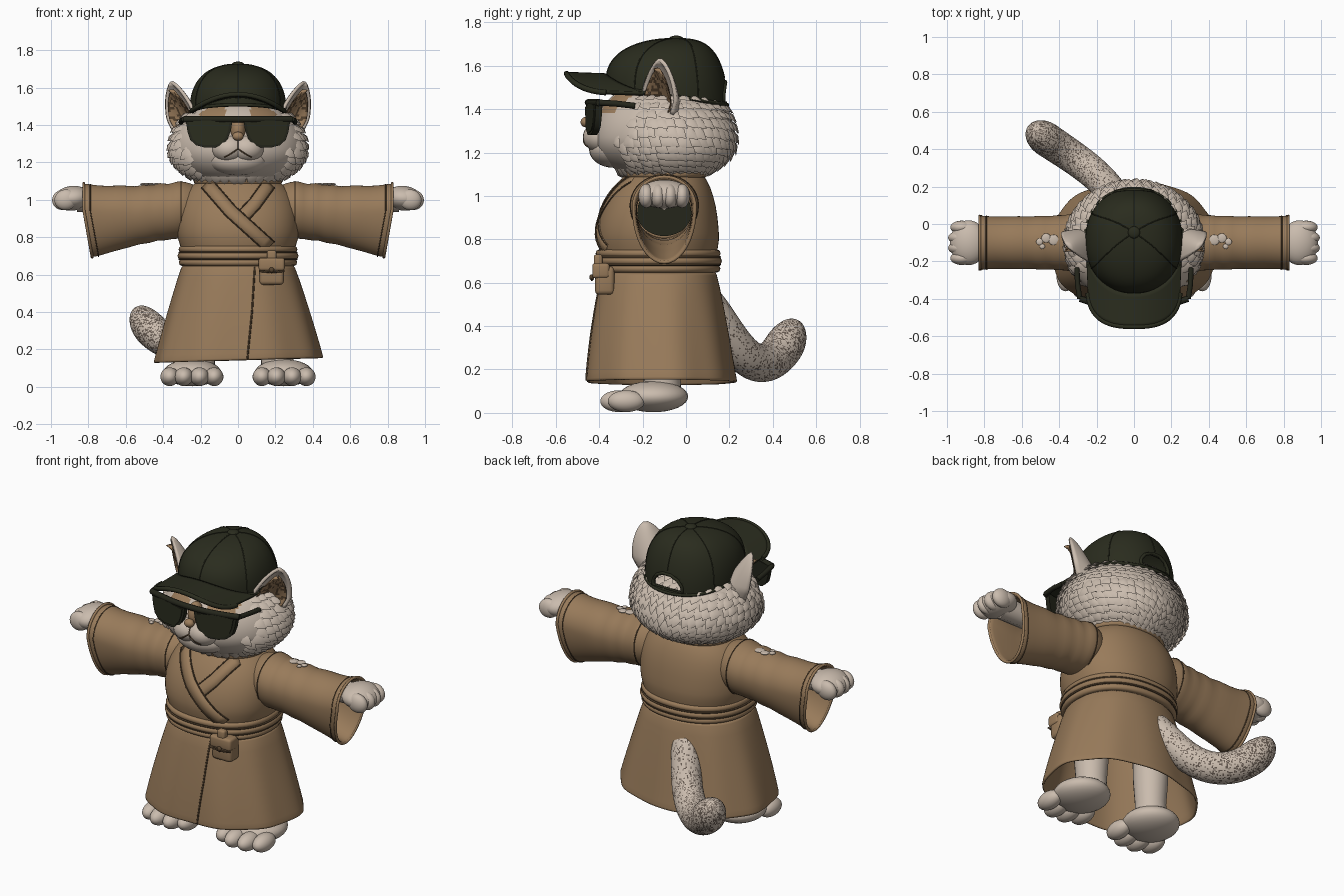
import bpy, bmesh, random
from math import sin, cos, pi, radians, copysign
from mathutils import Vector, Matrix
from mathutils.bvhtree import BVHTree

random.seed(4)
if "Cube" in bpy.data.objects:
    bpy.data.objects.remove(bpy.data.objects["Cube"])

def material(name, r, g, b):
    m = bpy.data.materials.new(name)
    m.use_nodes = True
    m.diffuse_color = (r, g, b, 1)
    m.node_tree.nodes["Principled BSDF"].inputs["Base Color"].default_value = (r, g, b, 1)
    return m

CREAM = material("cream fur", .59, .50, .42)
TAN = material("tan cloth", .315, .197, .103)
OLIVE = material("dark olive cloth", .023, .025, .013)
BLACK = material("glasses black", .018, .019, .011)
BROWN = material("brown fur", .34, .21, .11)
SEAM = material("dark brown seam", .09, .055, .028)
SPECK = material("speckle grey brown", .13, .10, .08)

def finish(name, bm, mats, mirror=False, solid=0, subsurf=0, angle=50, rule=None):
    bmesh.ops.recalc_face_normals(bm, faces=bm.faces)
    for f in bm.faces:
        f.smooth = True
        if rule:
            f.material_index = rule(f.calc_center_median())
    me = bpy.data.meshes.new(name)
    bm.to_mesh(me)
    bm.free()
    for m in mats:
        me.materials.append(m)
    me.set_sharp_from_angle(angle=radians(angle))
    ob = bpy.data.objects.new(name, me)
    bpy.context.collection.objects.link(ob)
    if solid:
        s = ob.modifiers.new("thickness", "SOLIDIFY")
        s.thickness, s.offset = solid, -1
    if subsurf:
        ob.modifiers.new("smooth", "SUBSURF").levels = subsurf
        ob.modifiers["smooth"].render_levels = subsurf
    if mirror:
        ob.modifiers.new("mirror", "MIRROR")
    return ob

def grid(rows, closed=True, caps=False):
    """Skin a list of point rows."""
    bm = bmesh.new()
    vs = [[bm.verts.new(p) for p in row] for row in rows]
    n = len(rows[0])
    for a, b in zip(vs, vs[1:]):
        for j in range(n if closed else n - 1):
            k = (j + 1) % n
            bm.faces.new((a[j], a[k], b[k], b[j]))
    if caps:
        bm.faces.new(vs[0])
        bm.faces.new(vs[-1])
    return bm

def ball(name, loc, size, mat, mirror=False, turn=0):
    bm = bmesh.new()
    mx = Matrix.Translation(loc) @ Matrix.Rotation(turn, 4, "Y") @ Matrix.Diagonal((*size, 1))
    bmesh.ops.create_uvsphere(bm, u_segments=28, v_segments=16, radius=1, matrix=mx)
    return finish(name, bm, [mat], mirror)

def box(name, loc, size, mat, bevel=.012):
    bm = bmesh.new()
    bmesh.ops.create_cube(bm, size=1, matrix=Matrix.Translation(loc) @ Matrix.Diagonal((*size, 1)))
    bmesh.ops.bevel(bm, geom=bm.edges[:], offset=bevel, segments=3, affect="EDGES", profile=.5)
    return finish(name, bm, [mat])

def tube(name, pts, r, mat, mirror=False, cyclic=False):
    cu = bpy.data.curves.new(name, "CURVE")
    cu.dimensions, cu.bevel_depth, cu.bevel_resolution = "3D", r, 2
    cu.use_fill_caps = True
    sp = cu.splines.new("POLY")
    sp.points.add(len(pts) - 1)
    for p, q in zip(sp.points, pts):
        p.co = (*q, 1)
    sp.use_cyclic_u = cyclic
    cu.materials.append(mat)
    ob = bpy.data.objects.new(name, cu)
    bpy.context.collection.objects.link(ob)
    if mirror:
        ob.modifiers.new("mirror", "MIRROR")

def power(v, e):
    return copysign(abs(v) ** e, v)

def along(pts, n):
    """Evenly sample a path."""
    pts = [Vector(p) for p in pts]
    ts = [i / n * (len(pts) - 1) for i in range(n + 1)]
    ks = [min(int(t), len(pts) - 2) for t in ts]
    return [pts[k].lerp(pts[k + 1], t - k) for t, k in zip(ts, ks)]

# Robe body and skirt: rings of (height, half width, front, back)
def robe_ring(z, w, y0, y1, fold=0, n=64):
    pts = []
    for j in range(n):
        a = 2 * pi * j / n
        f = 1 + fold * (sin(9 * a) + .6 * sin(5 * a + 1))
        x = w * f * power(cos(a), .9)
        pts.append((x, (y0 + y1) / 2 + (y1 - y0) / 2 * f * power(sin(a), .9), z + 2 * fold * x))
    return pts

skirt_rows = [(.142, .452, -.465, .232, .014), (.16, .447, -.463, .227, .014), (.3, .41, -.45, .205, .012),
              (.5, .35, -.42, .17, .008), (.66, .30, -.39, .14, 0)]
skirt = finish("robe_skirt", grid([robe_ring(*r) for r in skirt_rows]), [TAN], solid=.015, subsurf=1)
top_rows = [(.64, .295, -.385, .135), (.74, .30, -.395, .14), (.79, .325, -.412, .155), (.86, .33, -.41, .15),
            (.95, .325, -.385, .14), (1.04, .29, -.335, .115), (1.1, .22, -.28, .08), (1.13, .15, -.24, .05)]
top = finish("robe_top", grid([robe_ring(*r) for r in top_rows], caps=True), [TAN], subsurf=1)
tube("robe_collar", robe_ring(1.1, .22, -.28, .08), .018, TAN, cyclic=True)
for i, (z, g) in enumerate([(.665, .005), (.7, .012), (.735, .006)]):
    tube(f"belt_band_{i}", robe_ring(z, .293 + g, -.392 - g, .135 + g), .019, TAN, cyclic=True)
for i, z in enumerate((.683, .718)):
    tube(f"belt_crease_{i}", robe_ring(z, .314, -.412, .156), .005, SEAM, cyclic=True)

def front_hits(obs, pts, lift):
    """Drop (x, z) points onto the front of some objects."""
    dg = bpy.context.evaluated_depsgraph_get()
    trees = [BVHTree.FromObject(o, dg) for o in obs]
    out = []
    for x, z in pts:
        ys = [h[0].y for t in trees if (h := t.ray_cast(Vector((x, -2, z)), Vector((0, 1, 0))))[0]]
        out.append(Vector((x, min(ys, default=-.25) - lift, z)))
    return out

# Crossed lapels and skirt overlap
for name, path, lift in (("under_lapel", [(.17, 1.09), (.09, .98), (0, .885)], .004),
                         ("over_lapel", [(-.17, 1.09), (-.04, .94), (.17, .75)], .009)):
    side = Vector((.05, .05 * copysign(1, path[1][0]) * -1))
    spine = along(path, 16)
    rows = [front_hits([top], [p - side * k for p in spine], lift) for k in (-.5, 0, .5)]
    finish(name, grid(rows, closed=False), [TAN], solid=.012)
    for i in (0, 2):
        tube(f"{name}_edge_{i}", rows[i], .0035, SEAM)
tube("skirt_overlap", front_hits([skirt], along([(.09, .64), (.075, .4), (.05, .15)], 14), .001), .005, SEAM)

# Belt pouch
box("pouch", (.18, -.375, .61), (.13, .09, .13), TAN, .02)
box("pouch_flap", (.18, -.392, .655), (.14, .08, .07), TAN, .015)
box("pouch_loop", (.18, -.405, .70), (.05, .04, .06), TAN)
ball("pouch_button", (.18, -.435, .625), (.014, .01, .014), SEAM)
tube("pouch_crease", [(.112, -.428, .619), (.18, -.434, .612), (.248, -.428, .619)], .005, SEAM)

# Wide sleeves: stations of (x, top, bottom, half depth)
def sleeve_ring(x, zt, zb, w, tilt=0, n=40):
    mid, pts = zt - .14, []
    for j in range(n):
        a = 2 * pi * j / n
        s = sin(a)
        pts.append((x + tilt * min(s, 0), -.10 + w * cos(a), mid + s * (zt - mid if s > 0 else mid - zb)))
    return pts

stations = [(.2, 1.07, .86, .12), (.29, 1.1, .80, .155), (.33, 1.1, .79, .16), (.37, 1.08, .79, .145),
            (.41, 1.093, .78, .15), (.45, 1.075, .785, .14), (.5, 1.085, .765, .147), (.55, 1.068, .765, .138),
            (.61, 1.08, .745, .144), (.7, 1.072, .725, .139), (.78, 1.08, .70, .142), (.83, 1.09, .69, .145)]
rings = [sleeve_ring(*s, tilt=.045 * i / 11) for i, s in enumerate(stations)]
finish("sleeves", grid(rings), [TAN], True, solid=.014, subsurf=1)
tube("cuff_rims", sleeve_ring(.825, 1.088, .694, .142, .045), .008, TAN, True, True)
tube("cuff_stitching", sleeve_ring(.79, 1.082, .697, .142, .045), .003, SEAM, True, True)
tube("armhole_seams", sleeve_ring(.305, 1.098, .791, .157), .003, SEAM, True, True)
lining = bmesh.new()
lining.faces.new([lining.verts.new(p) for p in sleeve_ring(.5, 1.06, .815, .125)])
finish("sleeve_shadow_linings", lining, [BLACK], True)
for i, (x, y, r) in enumerate([(.43, -.085, .028), (.47, -.075, .025), (.505, -.095, .018), (.49, -.12, .014)]):
    ball(f"shoulder_patch_{i}", (x, y, 1.083), (r, r, .007), CREAM, True)

# Arms and paws
tube("forearms", [(.45, -.1, 1.0), (.86, -.1, 1.0)], .065, CREAM, True)
ball("hands", (.885, -.10, 1.008), (.1, .12, .066), CREAM, True, .1)
for i in range(4):
    y = -.183 + .055 * i
    ball(f"fingers_{i}", (.939 - .012 * abs(i - 1.5), y, 1.0), (.061, .036, .055), CREAM, True, .2)

# Legs and feet
legs = [[(.21 + r * cos(a * pi / 12), -.11 + r * sin(a * pi / 12), z) for a in range(24)]
        for z, r in [(.06, .09), (.16, .085), (.3, .095), (.5, .1)]]
finish("legs", grid(legs, caps=True), [CREAM], True, angle=80)
ball("feet", (.245, -.15, .075), (.155, .16, .072), CREAM, True)
for i, (x, y) in enumerate([(.128, -.28), (.205, -.31), (.29, -.31), (.365, -.275)]):
    ball(f"toes_{i}", (x, y, .054), (.05, .085, .05), CREAM, True)

# Tail swept along a curve with a speckled coat
def bezier(pts, t):
    while len(pts) > 1:
        pts = [a.lerp(b, t) for a, b in zip(pts, pts[1:])]
    return pts[0]

spine = [Vector(p) for p in [(-.07, .10, .50), (-.14, .20, .38), (-.18, .28, .15), (-.36, .38, .17),
                             (-.49, .46, .28), (-.535, .505, .43)]]
rows = []
for i in range(121):
    t = i / 120
    c = bezier(spine, t)
    d = (bezier(spine, t + .01) - bezier(spine, t - .01)).normalized()
    s = d.cross(Vector((0, 0, 1))).normalized()
    u = s.cross(d)
    r = (.08 + .014 * t) * max(1 - max((t - .8) / .2, 0) ** 2, .002) ** .5
    rows.append([c + r * (s * cos(a * pi / 40) + u * sin(a * pi / 40)) for a in range(80)])
finish("tail", grid(rows, caps=True), [CREAM, SPECK], angle=80,
       rule=lambda c: int(random.random() < .1 + .3 * min(max(-c.x, 0) / .5, 1)))

# Head with brown brow patches
def head_point(az, el):
    """az = 0 at the front; el from -pi/2 to pi/2."""
    return Vector((.36 * sin(az) * cos(el), -.105 - .325 * cos(az) * cos(el),
                   1.27 + (.275 if el > 0 else .2) * sin(el)))

rows = [[head_point(2 * pi * j / 96, radians(-89.5 + 179 * i / 60)) for j in range(96)] for i in range(61)]
head = finish("head", grid(rows, caps=True), [CREAM, BROWN], angle=80,
              rule=lambda c: int(c.y < -.24 and c.z > 1.38 and .065 < abs(c.x) < .21))
muzzle = ball("muzzle", (.045, -.385, 1.272), (.095, .09, .075), CREAM, True)
chin = ball("chin", (0, -.335, 1.215), (.16, .112, .085), CREAM)
ball("nose_bridge", (0, -.40, 1.375), (.04, .05, .07), BROWN)
ball("nose", (0, -.462, 1.34), (.03, .024, .024), BROWN)
face = [head, muzzle, chin]
mouth = along([(-.072, 1.228), (-.05, 1.238), (0, 1.272), (.05, 1.238), (.072, 1.228)], 20)
tube("mouth_line", front_hits(face, mouth, .001), .004, SEAM)
tube("lip_line", front_hits(face, along([(0, 1.27), (0, 1.325)], 4), .001), .003, SEAM)

# Overlapping rounded fur tufts on the cheeks, jaw and back of the head
fur = bmesh.new()
for row in range(14):
    el = radians(54 - row * 9)
    count = max(int(46 * cos(el)), 12)
    for j in range(count):
        az = 2 * pi * (j + .5 * (row % 2)) / count + random.uniform(-.03, .03)
        if min(az, 2 * pi - az) < radians(44 if el < .1 else 58) and el > -.75:
            continue
        p = head_point(az, el)
        down = (head_point(az + .11 * sin(az), el - .12) - p).normalized()
        n = Vector((p.x / .13, (p.y + .105) / .106, (p.z - 1.27) / .055)).normalized()
        side = down.cross(n) * random.uniform(.027, .032)
        size = random.uniform(.072, .088)
        low = p + down * size * .55 + n * .012
        pts = (p - n * .004, p + side + down * .015, p - side + down * .015, low + side * .85, low - side * .85,
               p + down * size * .5 + n * .022, p + down * size + n * .019)
        o, l, r, ll, lr, m, t = [fur.verts.new(q) for q in pts]
        for f in ((o, l, m), (o, m, r), (l, ll, m), (m, lr, r), (ll, t, m), (m, t, lr), (o, r, lr, t, ll, l)):
            fur.faces.new(f)
finish("head_fur_tufts", fur, [CREAM], angle=60)

# Ears: deep cupped leaf shapes turned outward
def ear(name, scale, push, mats, solid, rule=None):
    u, n = Vector((.7, .71, 0)), Vector((.71, -.7, 0))
    rows = []
    for i in range(17):
        t = i / 16
        c = Vector((.29, -.135, 1.38)).lerp(Vector((.358, -.125, 1.62)), t * scale + .03 * (1 - scale))
        w = .106 * scale * (1 - t ** 2.2) ** .8 * (.78 + .22 * min(t * 4, 1)) + .003
        cup = .11 * (1 - t) ** .7 - push
        rows.append([c + u * w * (k / 8 - 1) - n * cup * (1 - (k / 8 - 1) ** 2) for k in range(17)])
    finish(name, grid(rows, closed=False), mats, True, solid=solid, angle=80, rule=rule)

ear("ears", 1, 0, [CREAM], .018)
ear("inner_ears", .86, .03, [BROWN, SEAM], .004, lambda c: int(random.random() < .4))

# Cap crown, with an arched opening at the back
def cap_point(az, t):
    """az = 0 at the front; t = 0 at the rim, 1 at the top."""
    s = sin(t * pi / 2)
    r = max(1 - s ** 2.5, 0) ** (1 / 2.5)
    rim = 1.455 + .045 * cos(az)
    return Vector((.26 * r * power(sin(az), .93), -.09 + .045 * s ** 4 - .28 * r * power(cos(az), .93),
                   rim + (1.725 - rim) * s))

def arch(c):
    return c.y > 0 and c.z > 1.44 and (c.x / .095) ** 2 + ((c.z - 1.44) / .085) ** 2 < 1

crown = grid([[cap_point(2 * pi * j / 96, i / 40) for j in range(96)] for i in range(40)])
bmesh.ops.contextual_create(crown, geom=[e for e in crown.edges if e.is_boundary and e.verts[0].co.z > 1.7])
bmesh.ops.delete(crown, geom=[f for f in crown.faces if arch(f.calc_center_median())], context="FACES")
finish("cap_crown", crown, [OLIVE], solid=.012, angle=70)
edge = []
for k in range(25):
    x, z = .097 * cos(k * pi / 24), 1.44 + .087 * sin(k * pi / 24)
    az, t = min(((pi - q / 60, s / 80) for q in range(-30, 31) for s in range(40)),
                key=lambda g: (cap_point(*g).x - x) ** 2 + (cap_point(*g).z - z) ** 2)
    edge.append(cap_point(az, t))
tube("cap_opening_trim", edge, .009, OLIVE, cyclic=True)
for k in range(6):
    start = .28 * (k == 3)
    tube(f"cap_seam_{k}", [cap_point(k * pi / 3, start + i / 30 * (1 - start)) for i in range(30)], .003, OLIVE)
tube("cap_rim", [cap_point(2 * pi * j / 64, .02) for j in range(64)], .009, OLIVE, cyclic=True)
ball("cap_button", (0, -.045, 1.725), (.032, .032, .014), OLIVE)

# Cap brim, arched across its width
rows = []
for v in [k / 8 for k in range(9)]:
    row = []
    for k in range(33):
        a = radians(-80 + 5 * k)
        inner = cap_point(a, .05)
        inner.z = 1.565 - .085 * (inner.x / .25) ** 2
        outer = Vector((.25 * power(sin(a), .75), -.27 - .28 * cos(a) ** .6, 0))
        outer.z = 1.572 - .09 * (outer.x / .25) ** 2
        row.append(inner.lerp(outer, v))
    rows.append(row)
finish("cap_brim", grid(rows, closed=False), [OLIVE], solid=.02)
tube("cap_brim_edge", [p + Vector((0, 0, -.008)) for p in rows[-1]], .013, OLIVE)

# Sunglasses
def lens(name, outline, y, depth, mat):
    bm = grid([[(x, y + d + .6 * x * x, z) for x, z in outline] for d in (0, depth)], caps=True)
    finish(name, bm, [mat], True, angle=35)

shape = [(.03, 1.42), (.038, 1.37), (.055, 1.325), (.08, 1.295), (.12, 1.28), (.18, 1.28), (.225, 1.292),
         (.255, 1.32), (.27, 1.365), (.28, 1.43), (.16, 1.438)]
lens("glasses_frames", shape, -.462, .03, BLACK)
lens("glasses_lenses", [(.158 + (x - .158) * .87, 1.357 + (z - 1.357) * .84) for x, z in shape], -.466, .02, OLIVE)
brow = [(x, -.45 + .6 * x * x, 1.43) for x in [-.29 + .029 * k for k in range(21)]]
tube("glasses_brow_bar", brow, .017, BLACK)
tube("glasses_temples", [(.29, -.40, 1.43), (.302, -.32, 1.425), (.305, -.235, 1.415)], .014, BLACK, True)
